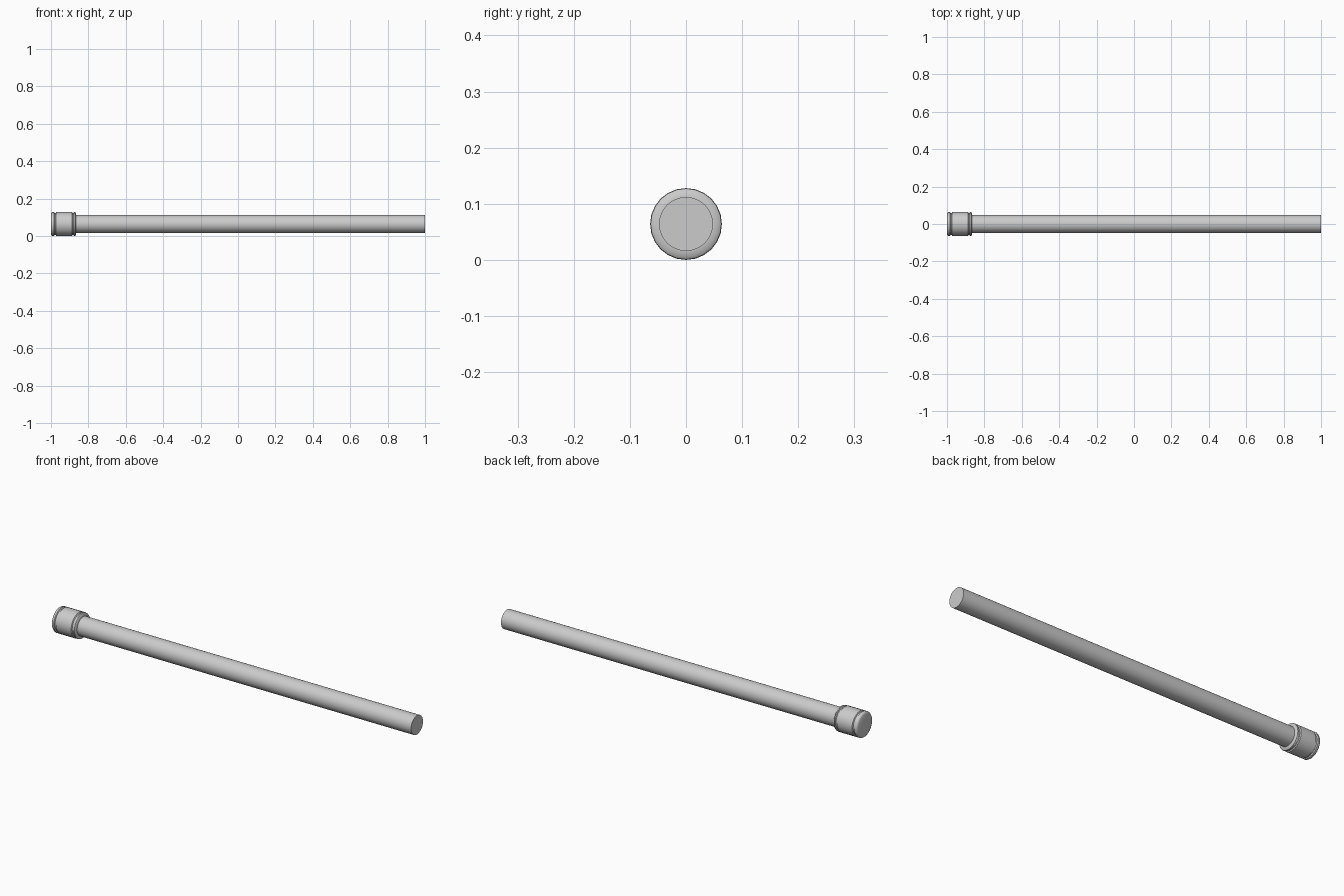
import bpy, bmesh, math

if "Cube" in bpy.data.objects:
    bpy.data.objects.remove(bpy.data.objects["Cube"])

AXIS_Z = 0.064


def lathe(name, profile, sides):
    """Spin (x, radius) points round the long axis and close both ends."""
    bm = bmesh.new()
    rings = []
    for x, r in profile:
        rings.append([bm.verts.new((x,
                                    r * math.sin(2 * math.pi * i / sides),
                                    AXIS_Z + r * math.cos(2 * math.pi * i / sides)))
                      for i in range(sides)])
    for a, b in zip(rings, rings[1:]):
        for i in range(sides):
            j = (i + 1) % sides
            bm.faces.new((a[i], a[j], b[j], b[i]))
    bm.faces.new(rings[0])
    bm.faces.new(rings[-1])
    bmesh.ops.recalc_face_normals(bm, faces=bm.faces)
    mesh = bpy.data.meshes.new(name)
    bm.to_mesh(mesh)
    bm.free()
    obj = bpy.data.objects.new(name, mesh)
    bpy.context.collection.objects.link(obj)
    bpy.ops.object.select_all(action='DESELECT')
    obj.select_set(True)
    bpy.context.view_layer.objects.active = obj
    bpy.ops.object.shade_smooth_by_angle(angle=math.radians(35))
    return obj


# Long plain rod
lathe("rod", [(-0.88, 0.048), (1.0, 0.048)], 32)

# End cap: outer rim, groove, body, groove, rounded inner collar
lathe("end_cap", [
    (-1.0, 0.055), (-0.997, 0.061), (-0.992, 0.064), (-0.984, 0.064),
    (-0.981, 0.059), (-0.975, 0.059), (-0.972, 0.064),
    (-0.888, 0.064), (-0.885, 0.059), (-0.879, 0.059),
    (-0.876, 0.064), (-0.870, 0.063), (-0.866, 0.058), (-0.865, 0.047),
], 24)
